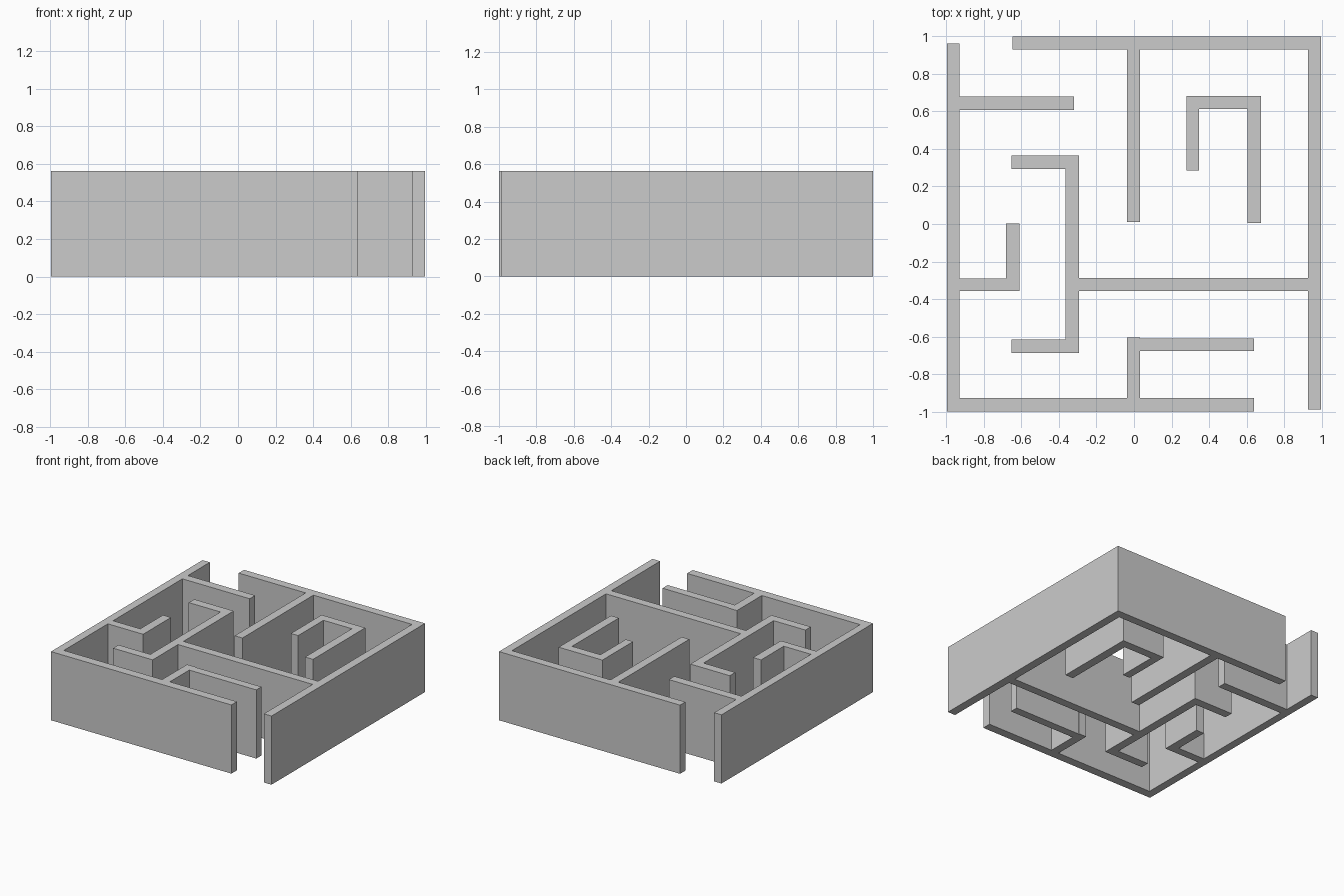
import bpy, bmesh

HEIGHT = 0.563


def extrude_wall(name, outline):
    """Extrude a closed plan outline straight up from the ground."""
    bm = bmesh.new()
    base = bm.faces.new([bm.verts.new((x, y, 0)) for x, y in outline])
    ext = bmesh.ops.extrude_face_region(bm, geom=[base], use_keep_orig=True)
    top = [v for v in ext["geom"] if isinstance(v, bmesh.types.BMVert)]
    bmesh.ops.translate(bm, verts=top, vec=(0, 0, HEIGHT))
    bmesh.ops.recalc_face_normals(bm, faces=bm.faces)
    mesh = bpy.data.meshes.new(name)
    bm.to_mesh(mesh)
    bm.free()
    obj = bpy.data.objects.new(name, mesh)
    bpy.context.collection.objects.link(obj)
    return obj


# Left and front outer walls with their inner branches
extrude_wall("front_left_walls", [
    (-0.996, -1), (0.64, -1), (0.64, -0.928), (0.032, -0.928),
    (0.032, -0.677), (0.64, -0.677), (0.64, -0.61), (0.032, -0.61),
    (0.032, -0.605), (-0.038, -0.605), (-0.038, -0.928), (-0.93, -0.928),
    (-0.93, -0.358), (-0.61, -0.358), (-0.61, 0.003), (-0.683, 0.003),
    (-0.683, -0.291), (-0.93, -0.291), (-0.93, 0.608), (-0.32, 0.608),
    (-0.32, 0.679), (-0.93, 0.679), (-0.93, 0.963), (-0.996, 0.963)])

# Back and right outer walls with their inner branches
extrude_wall("back_right_walls", [
    (0.996, -0.989), (0.996, 1), (-0.646, 1), (-0.646, 0.931),
    (-0.038, 0.931), (-0.038, 0.011), (0.032, 0.011), (0.032, 0.931),
    (0.927, 0.931), (0.927, -0.288), (-0.294, -0.288), (-0.294, 0.364),
    (-0.652, 0.364), (-0.652, 0.293), (-0.364, 0.293), (-0.364, -0.616),
    (-0.652, -0.616), (-0.652, -0.686), (-0.294, -0.686), (-0.294, -0.357),
    (0.927, -0.357), (0.927, -0.989)])

# Free-standing hook in the back right room
extrude_wall("hook_wall", [
    (0.281, 0.284), (0.347, 0.284), (0.347, 0.612), (0.605, 0.612),
    (0.605, 0.005), (0.677, 0.005), (0.677, 0.682), (0.281, 0.682)])
